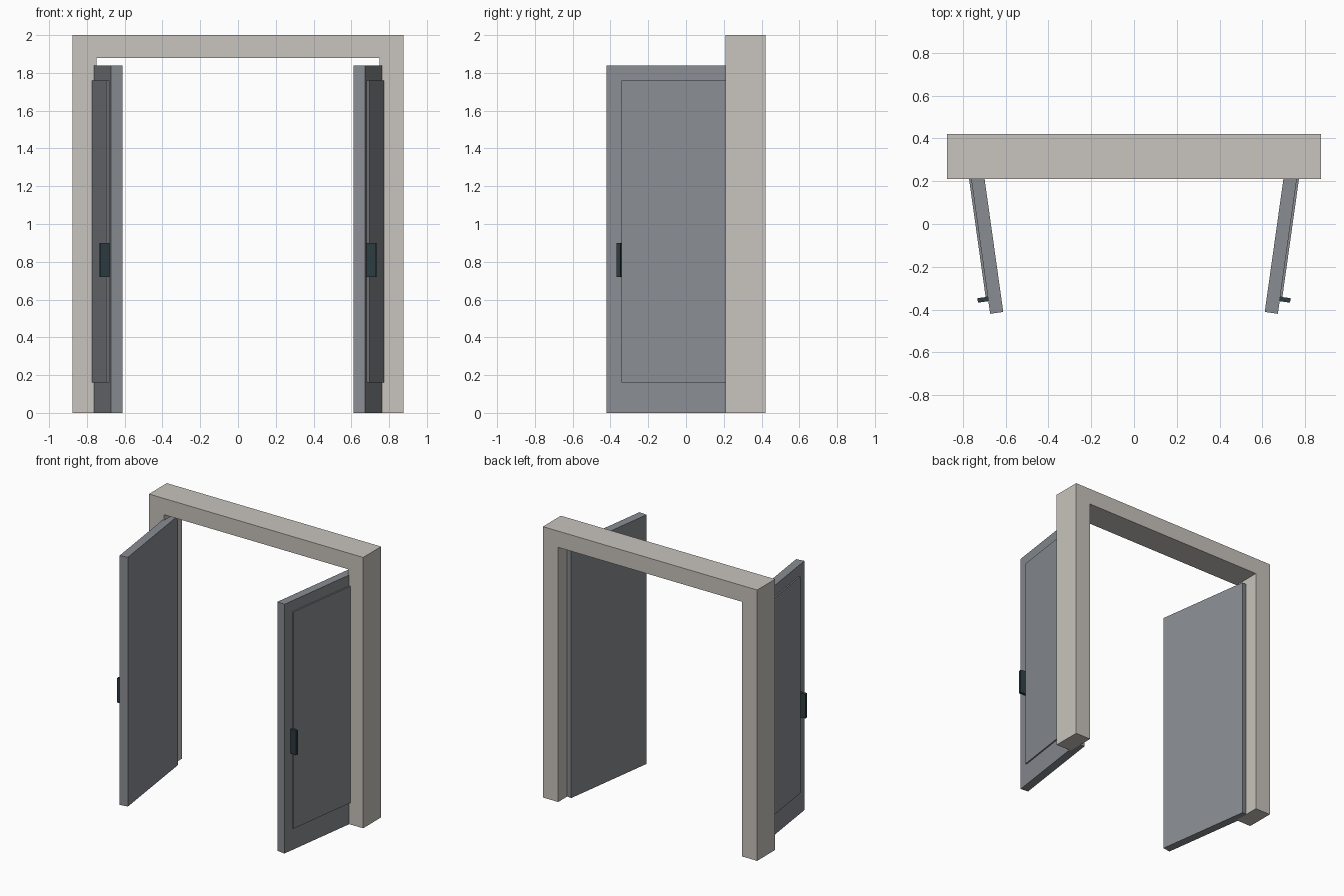
import bpy, bmesh, math
from mathutils import Matrix

if "Cube" in bpy.data.objects:
    bpy.data.objects.remove(bpy.data.objects["Cube"])


def material(name, rgb):
    m = bpy.data.materials.new(name)
    m.diffuse_color = (*rgb, 1)
    m.use_nodes = True
    m.node_tree.nodes["Principled BSDF"].inputs["Base Color"].default_value = m.diffuse_color
    return m


STONE = material("warm grey frame", (0.58, 0.55, 0.51))
STEEL = material("steel grey door", (0.25, 0.265, 0.29))
DARK = material("dark teal handle", (0.025, 0.045, 0.053))


def make_object(name, bm, mat):
    bmesh.ops.recalc_face_normals(bm, faces=bm.faces)
    mesh = bpy.data.meshes.new(name)
    bm.to_mesh(mesh)
    bm.free()
    mesh.materials.append(mat)
    obj = bpy.data.objects.new(name, mesh)
    bpy.context.collection.objects.link(obj)


# Door frame: U-shaped profile extruded through its depth
profile = [(-0.875, 0), (-0.875, 2), (0.875, 2), (0.875, 0),
           (0.75, 0), (0.75, 1.88), (-0.75, 1.88), (-0.75, 0)]
bm = bmesh.new()
face = bm.faces.new([bm.verts.new((x, 0.21, z)) for x, z in profile])
ext = bmesh.ops.extrude_face_region(bm, geom=[face])
new_verts = [g for g in ext["geom"] if isinstance(g, bmesh.types.BMVert)]
bmesh.ops.translate(bm, verts=new_verts, vec=(0, 0.21, 0))
make_object("door_frame", bm, STONE)

# Left leaf swings 82 degrees open about its hinge; the right one mirrors it
HINGE = (Matrix.Translation((-0.745, 0.315, 0))
         @ Matrix.Rotation(math.radians(-82), 4, 'Z'))
MIRROR = Matrix.Scale(-1, 4, (1, 0, 0))


def leaf_box(name, lo, hi, mat, place):
    """Box in closed-door coordinates: x from the hinge, -y outward."""
    bm = bmesh.new()
    bmesh.ops.create_cube(bm, size=1)
    for v in bm.verts:
        v.co = [a + (c + 0.5) * (b - a) for a, b, c in zip(lo, hi, v.co)]
    bm.transform(place)
    make_object(name, bm, mat)


for side, place in (("left", HINGE), ("right", MIRROR @ HINGE)):
    leaf_box(side + "_door", (0, -0.031, 0), (0.738, 0.031, 1.84), STEEL, place)
    # raised panel on the outer face
    leaf_box(side + "_panel", (0.08, -0.041, 0.16), (0.658, -0.025, 1.76), STEEL, place)
    # pull handle near the free edge
    leaf_box(side + "_handle", (0.6575, -0.08, 0.72), (0.6785, -0.03, 0.90), DARK, place)
